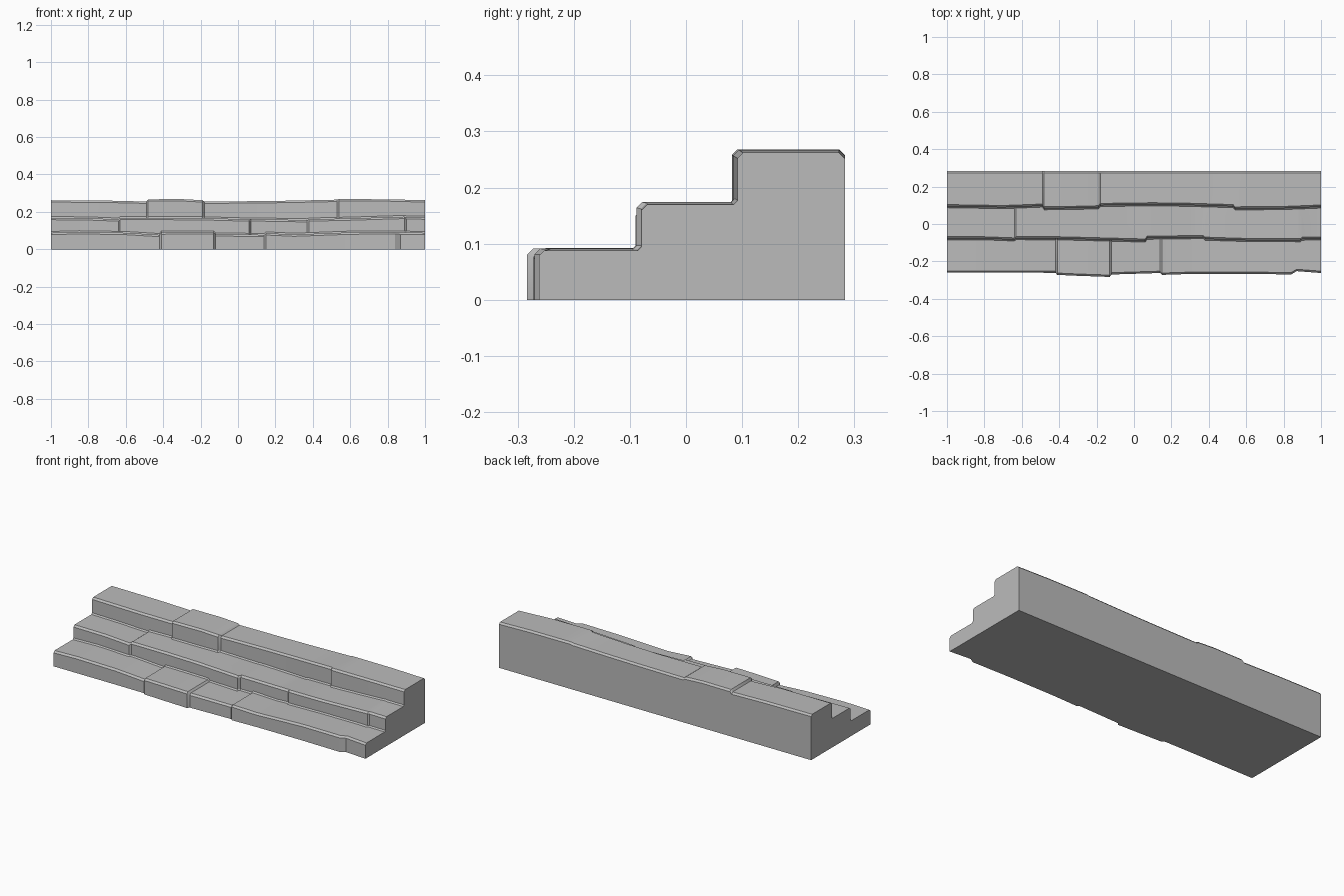
import bpy, bmesh

cube = bpy.data.objects.get("Cube")
if cube:
    bpy.data.objects.remove(cube, do_unlink=True)

stone = bpy.data.materials.new("grey_stone")
stone.use_nodes = True
GREY = (0.5, 0.5, 0.5, 1)
stone.diffuse_color = GREY
stone.node_tree.nodes["Principled BSDF"].inputs["Base Color"].default_value = GREY

BACK, BEVEL, COVE, JOINT = 0.283, 0.01, 0.007, 0.008

# Each step is a row of slabs; each slab lists (x, riser y, tread z)
STEPS = [
    [[(-1, -.26, .088), (-.85, -.26, .092), (-.6, -.26, .088), (-.42, -.261, .077)],
     [(-.41, -.272, .09), (-.3, -.277, .091), (-.13, -.283, .091)],
     [(-.12, -.27, .081), (.14, -.262, .077)],
     [(.15, -.272, .086), (.3, -.267, .079), (.6, -.266, .09), (.84, -.27, .091)],
     [(.87, -.252, .09), (1, -.262, .088)]],
    [[(-1, -.078, .168), (-.8, -.078, .166), (-.64, -.084, .16)],
     [(-.63, -.077, .168), (-.4, -.078, .168), (-.2, -.083, .167), (.06, -.09, .16)],
     [(.07, -.075, .161), (.37, -.071, .156)],
     [(.38, -.08, .16), (.6, -.087, .165), (.89, -.088, .174)],
     [(.9, -.08, .172), (1, -.079, .17)]],
    [[(-1, .094, .262), (-.7, .089, .26), (-.49, .097, .255)],
     [(-.48, .083, .267), (-.3, .085, .268), (-.19, .088, .262)],
     [(-.18, .1, .255), (.1, .104, .257), (.3, .101, .26), (.53, .094, .265)],
     [(.54, .082, .268), (.8, .084, .267), (1, .092, .262)]],
]
ROWS = [[point for slab in slabs for point in slab] for slabs in STEPS]


def sample(row, x):
    """Riser position and tread height of one step at x."""
    for a, b in zip(row, row[1:]):
        if x <= b[0]:
            t = (x - a[0]) / (b[0] - a[0])
            return a[1] + (b[1] - a[1]) * t, a[2] + (b[2] - a[2]) * t
    return row[-1][1:]


def section(x):
    """Stepped outline with worn front edges and small inner coves."""
    outline, floor = [], 0
    for row in ROWS:
        y, z = sample(row, x)
        if floor:
            outline += [(y - COVE, floor), (y, floor + COVE)]
        else:
            outline.append((y, 0))
        outline += [(y, z - BEVEL), (y + BEVEL, z)]
        floor = z
    return outline + [(BACK - BEVEL, floor), (BACK, floor - BEVEL), (BACK, 0)]


# Loft the stepped outline along the flight
bm = bmesh.new()
rings = [[bm.verts.new((x, y, z)) for y, z in section(x)]
         for x in sorted({p[0] for row in ROWS for p in row})]
for a, b in zip(rings, rings[1:]):
    for i in range(len(a)):
        j = (i + 1) % len(a)
        bm.faces.new((a[i], a[j], b[j], b[i]))
bm.faces.new(rings[0])
bm.faces.new(rings[-1])
bmesh.ops.recalc_face_normals(bm, faces=bm.faces)

mesh = bpy.data.meshes.new("stone_steps")
bm.to_mesh(mesh)
bm.free()
mesh.materials.append(stone)
steps = bpy.data.objects.new("stone_steps", mesh)
bpy.context.collection.objects.link(steps)
bpy.context.view_layer.objects.active = steps
steps.select_set(True)
bpy.ops.object.shade_smooth_by_angle(angle=0.5)
